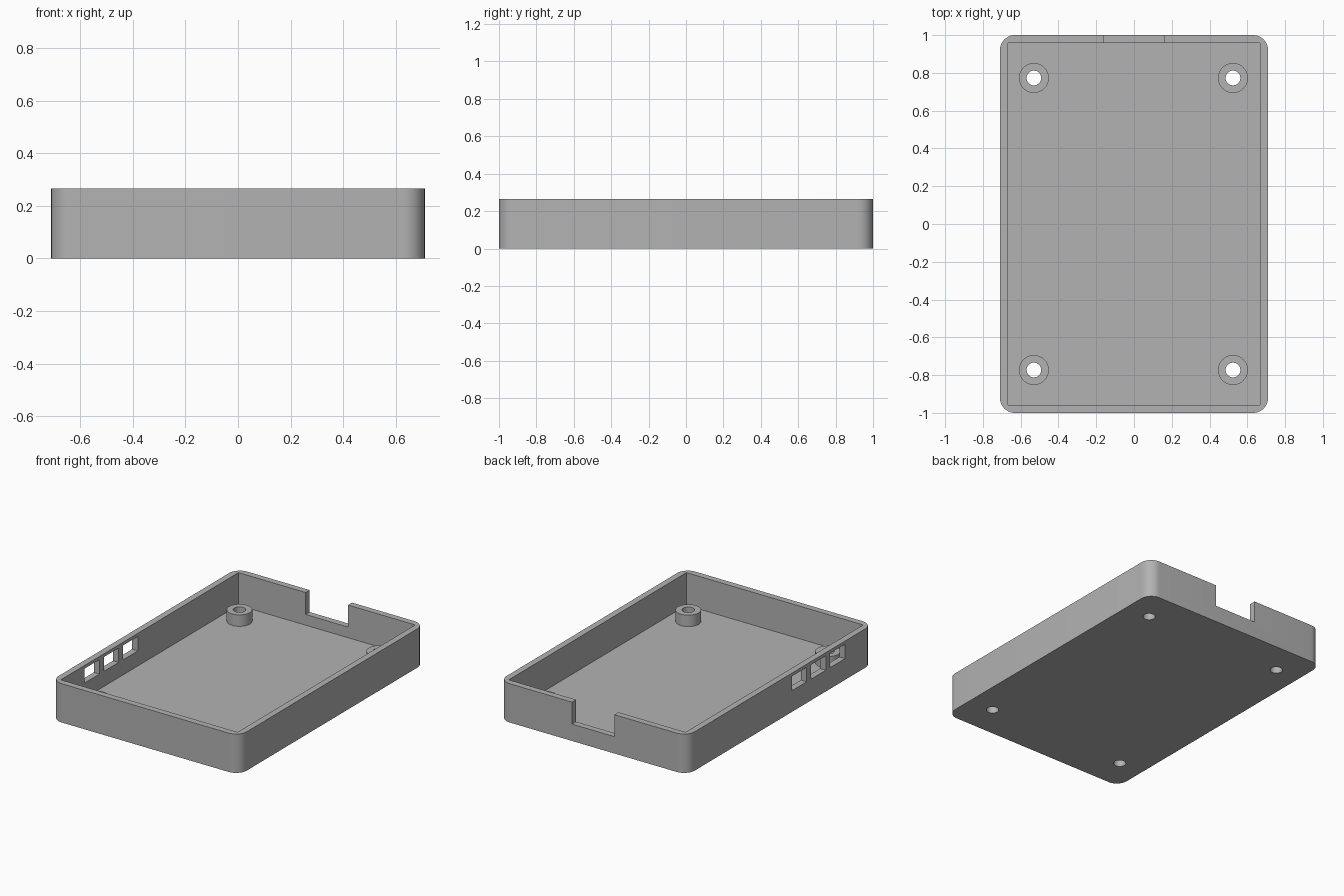
import bpy
import bmesh
import math

WIDTH, LENGTH, HEIGHT = 1.42, 2.0, 0.265
WALL, FLOOR, CORNER = 0.043, 0.042, 0.08
POST_X, POST_Y, POST_TOP = 0.527, 0.773, 0.12

old = bpy.data.objects.get("Cube")
if old:
    bpy.data.objects.remove(old, do_unlink=True)

grey = bpy.data.materials.new("plain grey")
grey.use_nodes = True
colour = (0.45, 0.45, 0.45, 1)
grey.diffuse_color = colour
grey.node_tree.nodes["Principled BSDF"].inputs["Base Color"].default_value = colour


def add_object(name, bm):
    mesh = bpy.data.meshes.new(name)
    bm.to_mesh(mesh)
    bm.free()
    obj = bpy.data.objects.new(name, mesh)
    mesh.materials.append(grey)
    bpy.context.collection.objects.link(obj)
    return obj


def box(name, low, high, radius=0):
    """Box between two corners, with optional rounded upright edges."""
    bm = bmesh.new()
    bmesh.ops.create_cube(bm, size=1)
    for v in bm.verts:
        v.co = [a + (c + 0.5) * (b - a) for a, b, c in zip(low, high, v.co)]
    if radius:
        upright = [e for e in bm.edges
                   if abs(e.verts[0].co.z - e.verts[1].co.z) > 0.01]
        bmesh.ops.bevel(bm, geom=upright, offset=radius, segments=10,
                        profile=0.5, affect='EDGES')
    return add_object(name, bm)


def cylinder(name, x, y, low, high, radius):
    bm = bmesh.new()
    bmesh.ops.create_cone(bm, cap_ends=True, segments=40, radius1=radius,
                          radius2=radius, depth=high - low)
    bmesh.ops.translate(bm, verts=bm.verts, vec=(x, y, (low + high) / 2))
    return add_object(name, bm)


def combine(target, tool, operation):
    """Apply a boolean and drop the tool."""
    mod = target.modifiers.new(operation.title(), 'BOOLEAN')
    mod.operation = operation
    mod.solver = 'EXACT'
    mod.object = tool
    bpy.ops.object.select_all(action='DESELECT')
    bpy.context.view_layer.objects.active = target
    target.select_set(True)
    bpy.ops.object.modifier_apply(modifier=mod.name)
    bpy.data.objects.remove(tool, do_unlink=True)


# Open tray: rounded outside, square-cornered inside
hx, hy = WIDTH / 2, LENGTH / 2
tray = box("case_base", (-hx, -hy, 0), (hx, hy, HEIGHT), CORNER)
combine(tray, box("cavity", (WALL - hx, WALL - hy, FLOOR),
                  (hx - WALL, hy - WALL, 1)), 'DIFFERENCE')

# Connector notch in the back wall
combine(tray, box("notch", (-0.16, hy - 0.1, 0.115), (0.16, hy + 0.1, 1)),
        'DIFFERENCE')

# Three windows in the right wall
for i in range(3):
    y = -0.7 + i * 0.207
    combine(tray, box("window", (-hx - 0.1, y, 0.145),
                      (-hx + 0.1, y + 0.16, 0.243)), 'DIFFERENCE')

# Hollow mounting posts, open through the floor
for x in (-POST_X, POST_X):
    for y in (-POST_Y, POST_Y):
        combine(tray, cylinder("post", x - 0.003, y, FLOOR / 2, POST_TOP, 0.079),
                'UNION')
        combine(tray, cylinder("screw_hole", x - 0.003, y, -0.1, 0.3, 0.039),
                'DIFFERENCE')

bpy.ops.object.shade_smooth_by_angle(angle=math.radians(30))
